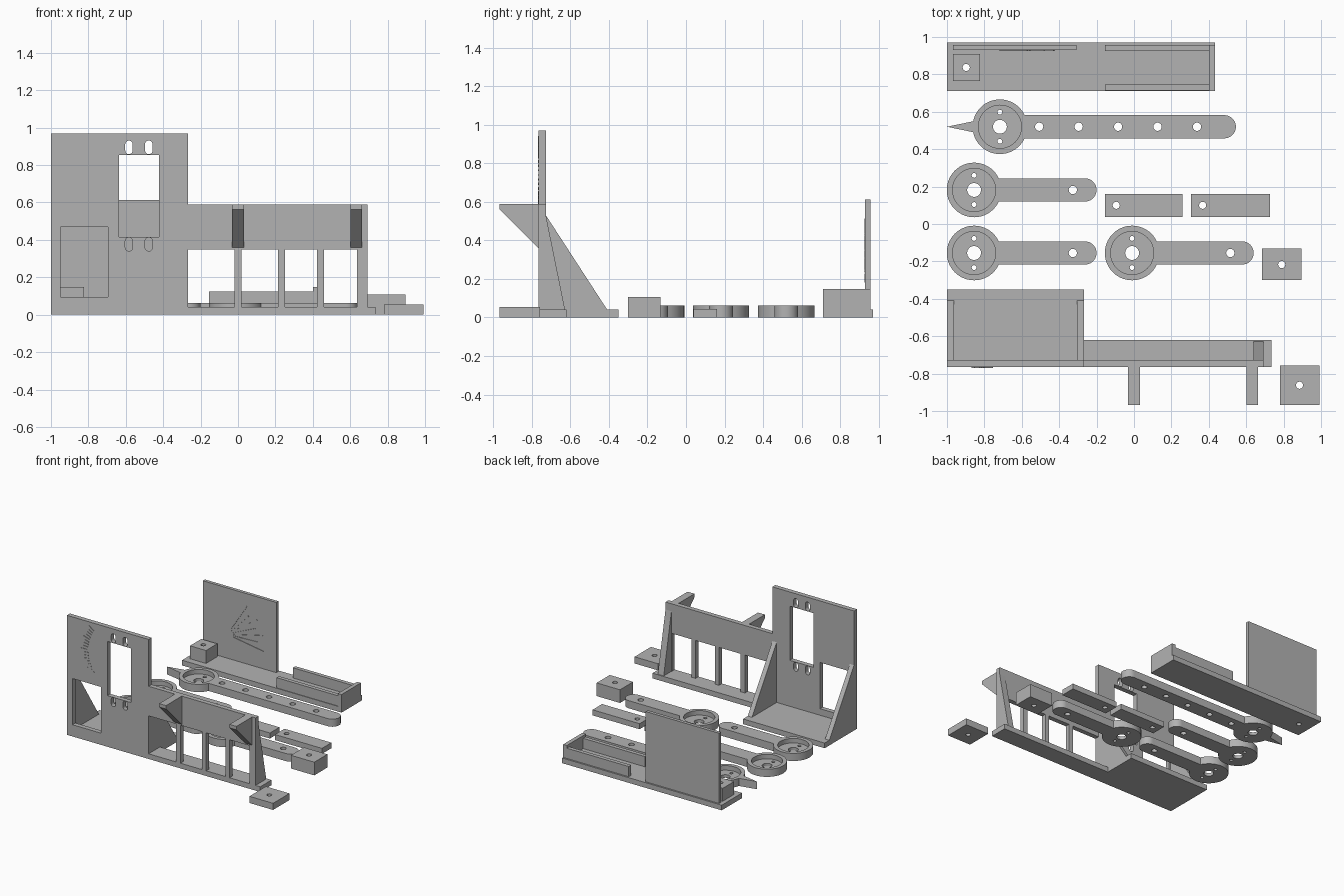
import bpy
import bmesh
from math import sin, cos, pi, asin, radians

cube = bpy.data.objects.get("Cube")
if cube:
    bpy.data.objects.remove(cube, do_unlink=True)

grey = bpy.data.materials.new("plain grey")
grey.use_nodes = True
grey.diffuse_color = (0.45, 0.45, 0.45, 1)
grey.node_tree.nodes["Principled BSDF"].inputs["Base Color"].default_value = (0.45, 0.45, 0.45, 1)


def prism(name, pts, lo, hi, axis="z"):
    """Extrude a flat outline between lo and hi along an axis."""
    place = {"x": lambda a, b, t: (t, a, b),
             "y": lambda a, b, t: (a, t, b),
             "z": lambda a, b, t: (a, b, t)}[axis]
    bm = bmesh.new()
    face = bm.faces.new([bm.verts.new(place(a, b, lo)) for a, b in pts])
    new = bmesh.ops.extrude_face_region(bm, geom=[face])["geom"]
    shift = place(0, 0, hi - lo)
    bmesh.ops.translate(bm, vec=shift, verts=[g for g in new if isinstance(g, bmesh.types.BMVert)])
    bmesh.ops.recalc_face_normals(bm, faces=bm.faces)
    mesh = bpy.data.meshes.new(name)
    bm.to_mesh(mesh)
    bm.free()
    mesh.materials.append(grey)
    obj = bpy.data.objects.new(name, mesh)
    bpy.context.collection.objects.link(obj)
    return obj


def rect(x0, x1, y0, y1):
    return [(x0, y0), (x1, y0), (x1, y1), (x0, y1)]


def arc(cx, cy, r, a0, a1, n):
    return [(cx + r * cos(a0 + (a1 - a0) * i / n), cy + r * sin(a0 + (a1 - a0) * i / n))
            for i in range(n + 1)]


def circle(cx, cy, r, n=32):
    return arc(cx, cy, r, 0, 2 * pi, n)[:-1]


def slot(cx, z0, z1, r):
    return arc(cx, z1 - r, r, 0, pi, 10) + arc(cx, z0 + r, r, pi, 2 * pi, 10)


def cut(obj, outlines, lo, hi, axis="z"):
    """Cut each outline out of the object, between lo and hi."""
    bpy.context.view_layer.objects.active = obj
    for pts in outlines:
        tool = prism("cutter", pts, lo, hi, axis)
        tool.hide_render = True
        mod = obj.modifiers.new("cut", "BOOLEAN")
        mod.operation, mod.solver, mod.object = "DIFFERENCE", "EXACT", tool
        bpy.ops.object.modifier_apply(modifier=mod.name)
        bpy.data.objects.remove(tool, do_unlink=True)


def smooth(obj):
    bpy.ops.object.select_all(action="DESELECT")
    obj.select_set(True)
    bpy.context.view_layer.objects.active = obj
    bpy.ops.object.shade_smooth_by_angle(angle=radians(30))


def block(name, x0, x1, y0, y1, top, hole=None, bottom=0):
    obj = prism(name, rect(x0, x1, y0, y1), bottom, top)
    if hole:
        cut(obj, [circle(*hole, 0.019)], -0.1, top + 0.1)
        smooth(obj)
    return obj


# Upright panel with its openings and screw slots
FRONT, BACK, FLOOR = -0.765, -0.727, 0.042
panel = prism("upright_panel", [(-1, 0), (0.693, 0), (0.693, 0.59), (-0.267, 0.59),
                                (-0.267, 0.97), (-1, 0.97)], FRONT, BACK, "y")
openings = [rect(-0.95, -0.695, 0.095, 0.47), rect(-0.637, -0.423, 0.415, 0.855)]
openings += [rect(a, b, FLOOR, 0.35)
             for a, b in ((-0.267, -0.02), (0.02, 0.213), (0.25, 0.423), (0.46, 0.637))]
openings += [slot(x, z, z + 0.073, 0.02) for x in (-0.583, -0.477) for z in (0.34, 0.858)]
cut(panel, openings, FRONT - 0.1, BACK + 0.1, "y")
smooth(panel)

# Stand feet behind the panel
block("wide_foot", -1, -0.267, BACK, -0.35, FLOOR)
block("narrow_foot", -0.267, 0.735, BACK, -0.62, FLOOR)
block("foot_end", 0.693, 0.735, FRONT, BACK, FLOOR)

# Triangular braces behind, hanging brackets in front
for name, x0, x1, reach in (("left_outer_brace", 0.64, 0.693, -0.628),
                            ("middle_brace", -0.305, -0.267, -0.41),
                            ("right_outer_brace", -1, -0.962, -0.41)):
    prism(name, [(BACK, FLOOR), (reach, FLOOR), (BACK, 0.53)], x0, x1, "x")
for i, x in enumerate((0, 0.632)):
    prism(f"front_bracket_{i + 1}", [(FRONT, 0.59), (-0.967, 0.59), (-0.967, 0.562), (FRONT, 0.36)],
          x - 0.031, x + 0.031, "x")


def ray(name, cx, cz, r0, r1, angle, y, half=0.003):
    """Thin raised scale line pointing out from a centre."""
    c, s = cos(angle), sin(angle)
    pts = [(cx + r * c - w * s, cz + r * s + w * c)
           for r, w in ((r0, -half), (r1, -half), (r1, half), (r0, half))]
    prism(name, pts, y - 0.004, y, "y")


# Curved scale on the panel
for i in range(-8, 9):
    ray("panel_scale_line", -0.53, 0.74, 0.28, 0.34 if i % 4 == 0 else 0.32,
        pi + radians(4.5 * i), FRONT)

# Tray with rails, end wall, post and upright scale board
tray = block("tray_base", -1, 0.433, 0.71, 0.97, FLOOR, (-0.897, 0.837))
block("tray_front_rail", -0.155, 0.4, 0.715, 0.747, 0.125, bottom=FLOOR)
block("tray_back_rail", -0.155, 0.4, 0.925, 0.957, 0.125, bottom=FLOOR)
block("tray_end_wall", 0.4, 0.433, 0.71, 0.957, 0.147, bottom=FLOOR)
block("tray_post", -0.967, -0.823, 0.765, 0.91, 0.147, (-0.897, 0.837), FLOOR)
block("scale_board", -0.967, -0.307, 0.93, 0.957, 0.612, bottom=FLOOR)
for i in range(7):
    ray("board_scale_line", -0.75, 0.235, 0.06, 0.33 if i % 2 == 0 else 0.28,
        radians(-9 + 11 * i), 0.93)


def arm(name, cx, cy, end, holes, tip=None):
    """Round hub with a recess and a long round-ended arm."""
    hub, half, top = 0.146, 0.062, 0.062
    a = asin(half / hub)
    if tip is None:
        pts = arc(cx, cy, hub, a, 2 * pi - a, 48)
    else:
        b = 0.2
        pts = arc(cx, cy, hub, a, pi - b, 24) + [(tip, cy)]
        pts += arc(cx, cy, hub, pi + b, 2 * pi - a, 24)
    pts += arc(end - half, cy, half, -pi / 2, pi / 2, 20)
    obj = prism(name, pts, 0, top)
    cut(obj, [circle(cx, cy, 0.115, 48)], 0.025, top + 0.1)
    through = [circle(cx, cy, 0.037)]
    through += [circle(cx, cy + d, 0.013, 16) for d in (-0.078, 0.078)]
    through += [circle(x, cy, 0.022) for x in holes]
    cut(obj, through, -0.1, top + 0.1)
    smooth(obj)


# Lever arms
arm("pointer_arm", -0.717, 0.52, 0.545, [-0.507 + 0.211 * i for i in range(5)], -1)
arm("short_arm_1", -0.855, 0.182, -0.2, [-0.327])
arm("short_arm_2", -0.855, -0.155, -0.2, [-0.327])
arm("short_arm_3", -0.01, -0.155, 0.64, [0.515])

# Loose plates and blocks
block("flat_plate_1", -0.155, 0.26, 0.038, 0.16, 0.045, (-0.095, 0.1))
block("flat_plate_2", 0.305, 0.727, 0.038, 0.16, 0.045, (0.367, 0.1))
block("tall_block", 0.685, 0.895, -0.3, -0.132, 0.107, (0.79, -0.217))
block("low_block", 0.78, 0.992, -0.967, -0.757, 0.054, (0.885, -0.862))
